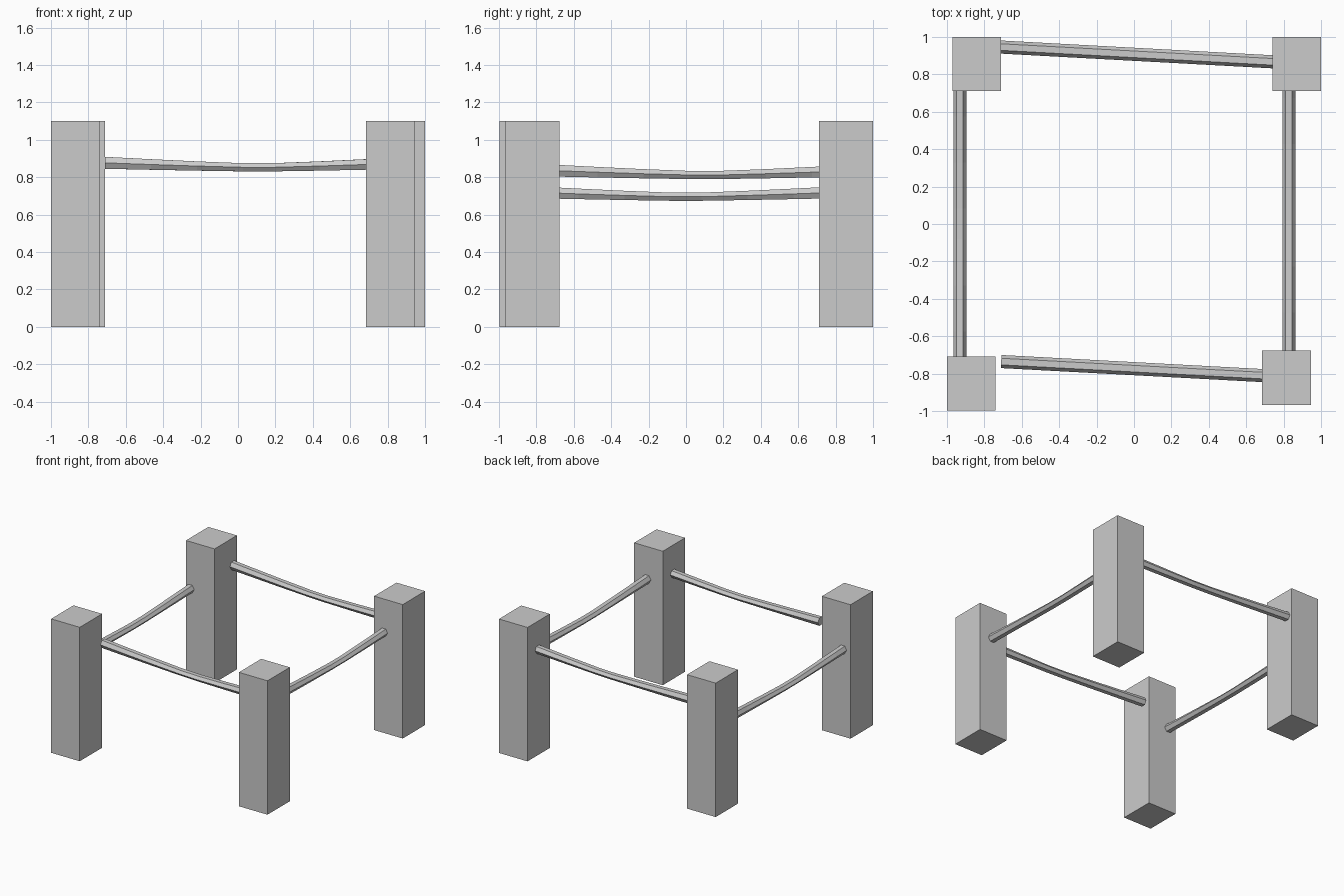
import bpy, bmesh, math
from mathutils import Vector

if "Cube" in bpy.data.objects:
    bpy.data.objects.remove(bpy.data.objects["Cube"])

SIDES = 6
RADIUS = 0.035
SAG = 0.024
STEPS = (-1, -0.7, -0.4, -0.1, 0.1, 0.4, 0.7, 1)


def finish(bm, name):
    bmesh.ops.recalc_face_normals(bm, faces=bm.faces)
    mesh = bpy.data.meshes.new(name)
    bm.to_mesh(mesh)
    bm.free()
    obj = bpy.data.objects.new(name, mesh)
    bpy.context.collection.objects.link(obj)
    return obj


def post(name, x, y, size=(0.26, 0.29, 1.1)):
    bm = bmesh.new()
    bmesh.ops.create_cube(bm, size=1)
    bmesh.ops.scale(bm, vec=size, verts=bm.verts)
    bmesh.ops.translate(bm, vec=(x, y, size[2] / 2), verts=bm.verts)
    return finish(bm, name)


def rail(name, start, end, z_low):
    """Six-sided rail, sagging and slightly flattened in the middle."""
    start, end = Vector((*start, 0)), Vector((*end, 0))
    along = (end - start).normalized()
    side = Vector((-along.y, along.x, 0))
    bm = bmesh.new()
    rings = []
    for t in STEPS:
        rise = max(0, (abs(t) - 0.1) / 0.9) ** 1.15
        centre = start.lerp(end, (t + 1) / 2)
        centre.z = z_low + SAG * rise
        flat = 0.72 + 0.33 * rise
        ring = []
        for i in range(SIDES):
            a = math.tau * i / SIDES
            ring.append(bm.verts.new(
                centre + side * RADIUS * math.cos(a)
                + Vector((0, 0, RADIUS * flat * math.sin(a)))))
        rings.append(ring)
    for r0, r1 in zip(rings, rings[1:]):
        for i in range(SIDES):
            j = (i + 1) % SIDES
            bm.faces.new((r0[i], r0[j], r1[j], r1[i]))
    bm.faces.new(rings[0])
    bm.faces.new(rings[-1])
    return finish(bm, name)


# Corner posts, slightly off square
post("back_left_post", -0.84, 0.855)
post("back_right_post", 0.87, 0.855)
post("front_left_post", -0.87, -0.852)
post("front_right_post", 0.815, -0.822)

# Sagging rails between the posts
rail("front_rail", (-0.71, -0.735), (0.93, -0.823), 0.853)
rail("back_rail", (-0.72, 0.946), (0.92, 0.857), 0.853)
rail("right_rail", (0.828, -0.72), (0.828, 0.92), 0.812)
rail("left_rail", (-0.93, -0.82), (-0.93, 0.82), 0.696)
